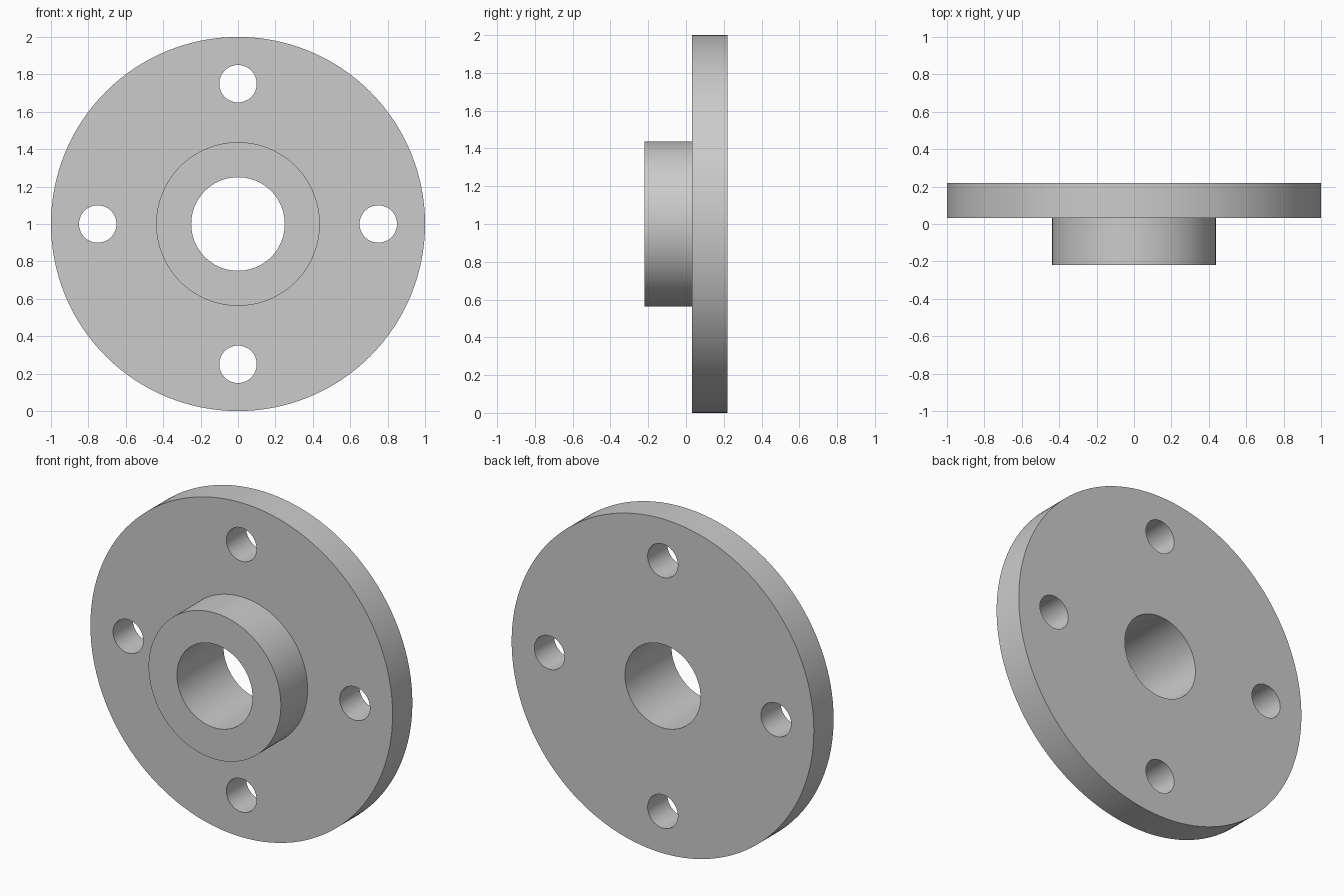
import bpy, bmesh, math
from mathutils import Vector, Matrix

if "Cube" in bpy.data.objects:
    bpy.data.objects.remove(bpy.data.objects["Cube"], do_unlink=True)

CENTRE = Vector((0, 0, 1))
FRONT, STEP, BACK = -0.22, 0.033, 0.22
BORE_R, HUB_R, FLANGE_R = 0.25, 0.4375, 1.0
BOLT_R, BOLT_CIRCLE, BOLTS = 0.1, 0.75, 4

grey = bpy.data.materials.new("plain grey")
grey.use_nodes = True
colour = (0.6, 0.6, 0.6, 1)
grey.diffuse_color = colour
grey.node_tree.nodes["Principled BSDF"].inputs["Base Color"].default_value = colour


def add_object(name, bm):
    bmesh.ops.recalc_face_normals(bm, faces=bm.faces)
    mesh = bpy.data.meshes.new(name)
    bm.to_mesh(mesh)
    bm.free()
    obj = bpy.data.objects.new(name, mesh)
    bpy.context.collection.objects.link(obj)
    return obj


# Flange, hub and bore: one stepped section turned about the y axis
section = [(BORE_R, FRONT), (HUB_R, FRONT), (HUB_R, STEP),
           (FLANGE_R, STEP), (FLANGE_R, BACK), (BORE_R, BACK)]
bm = bmesh.new()
verts = [bm.verts.new(CENTRE + Vector((r, y, 0))) for r, y in section]
edges = [bm.edges.new((v, verts[i - 1])) for i, v in enumerate(verts)]
bmesh.ops.spin(bm, geom=verts + edges, cent=CENTRE, axis=(0, 1, 0),
               angle=math.tau, steps=128)
bmesh.ops.remove_doubles(bm, verts=bm.verts, dist=0.0001)
flange = add_object("hub_flange", bm)
flange.data.materials.append(grey)

# Bolt hole cutters, evenly spaced on the bolt circle
bm = bmesh.new()
for i in range(BOLTS):
    a = math.tau * i / BOLTS
    spot = CENTRE + BOLT_CIRCLE * Vector((math.cos(a), 0, math.sin(a)))
    bmesh.ops.create_cone(bm, cap_ends=True, segments=64, radius1=BOLT_R,
                          radius2=BOLT_R, depth=1,
                          matrix=Matrix.Translation(spot) @ Matrix.Rotation(math.pi / 2, 4, 'X'))
cutter = add_object("bolt_hole_cutter", bm)
cutter.hide_render = True

# Drill the holes, then drop the cutter
cut = flange.modifiers.new("bolt_holes", 'BOOLEAN')
cut.operation = 'DIFFERENCE'
cut.solver = 'EXACT'
cut.object = cutter
bpy.ops.object.select_all(action='DESELECT')
flange.select_set(True)
bpy.context.view_layer.objects.active = flange
bpy.ops.object.modifier_apply(modifier=cut.name)
bpy.data.objects.remove(cutter, do_unlink=True)

# Round walls smooth, rims sharp
bpy.ops.object.shade_smooth_by_angle(angle=math.radians(30))
